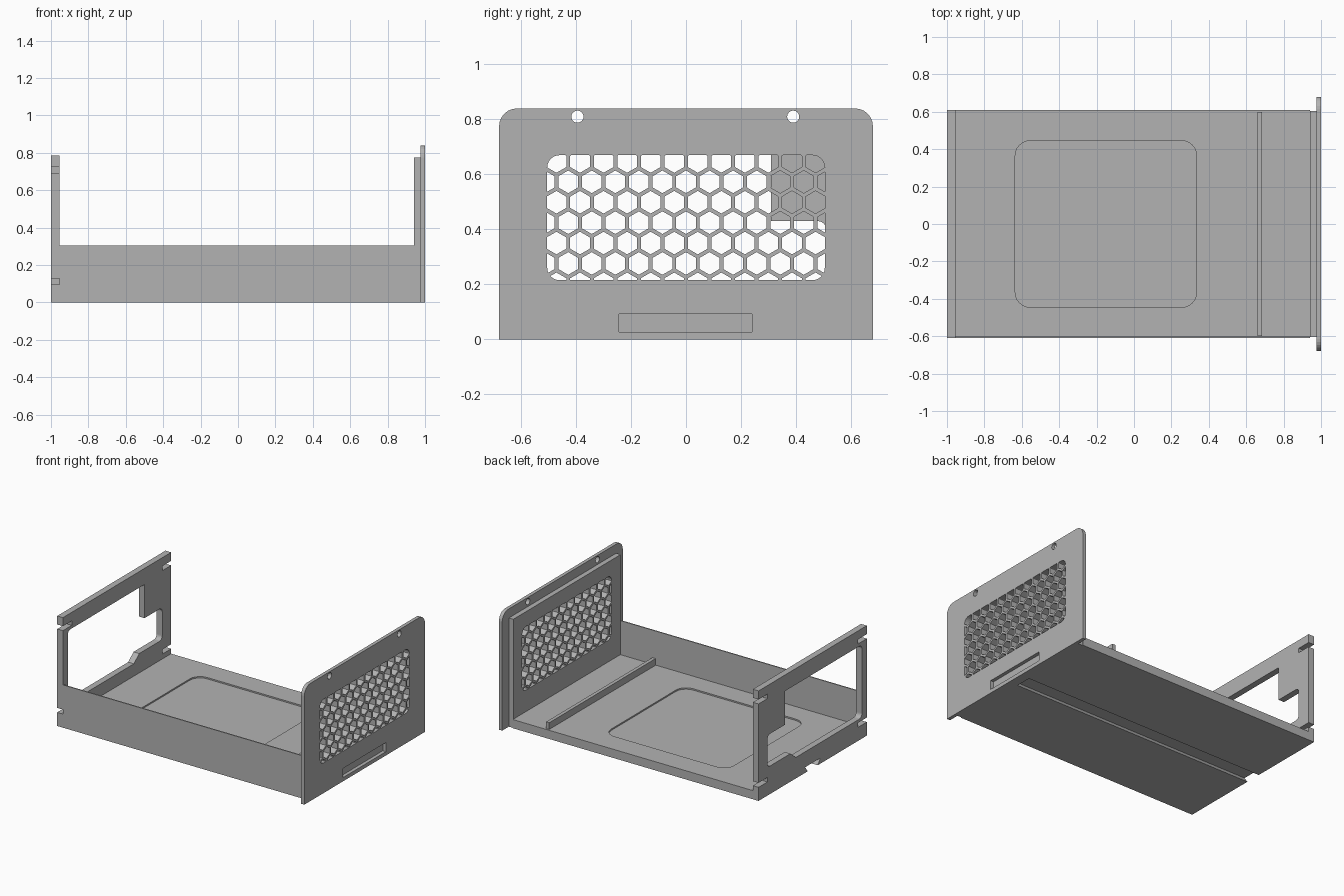
import bpy, bmesh, math
from mathutils import Vector

cube = bpy.data.objects.get("Cube")
if cube:
    bpy.data.objects.remove(cube, do_unlink=True)

grey = bpy.data.materials.new("plain grey")
grey.use_nodes = True
grey.diffuse_color = (0.45, 0.45, 0.45, 1)
grey.node_tree.nodes["Principled BSDF"].inputs["Base Color"].default_value = (0.45, 0.45, 0.45, 1)


def rect(u0, u1, v0, v1):
    return [(u0, v0), (u1, v0), (u1, v1), (u0, v1)]


def fillet(points, radii, steps=6):
    """Round the corners of a polygon; radii is one value or one per corner."""
    if not isinstance(radii, list):
        radii = [radii] * len(points)
    out = []
    for i, p in enumerate(points):
        p = Vector(p)
        a = (Vector(points[i - 1]) - p).normalized()
        b = (Vector(points[(i + 1) % len(points)]) - p).normalized()
        r = radii[i]
        if r == 0:
            out.append(p)
            continue
        half = a.angle(b) / 2
        centre = p + (a + b).normalized() * r / math.sin(half)
        start = p + a * r / math.tan(half) - centre
        end = p + b * r / math.tan(half) - centre
        for s in range(steps + 1):
            out.append(centre + start.slerp(end, s / steps) * r if s not in (0, steps)
                       else centre + (start if s == 0 else end))
    return out


def ngon(u, v, r, n, turn=0):
    return [(u + r * math.cos(turn + math.tau * k / n), v + r * math.sin(turn + math.tau * k / n))
            for k in range(n)]


def prism(name, loops, axis, lo, hi):
    """Extrude 2D outlines along x (y, z outlines) or along z (x, y outlines)."""
    bm = bmesh.new()
    for loop in loops:
        place = (lambda p, d: (d, p[0], p[1])) if axis == "x" else (lambda p, d: (p[0], p[1], d))
        low = [bm.verts.new(place(p, lo)) for p in loop]
        high = [bm.verts.new(place(p, hi)) for p in loop]
        bm.faces.new(low[::-1])
        bm.faces.new(high)
        for i in range(len(loop)):
            j = (i + 1) % len(loop)
            bm.faces.new((low[i], low[j], high[j], high[i]))
    bmesh.ops.recalc_face_normals(bm, faces=bm.faces)
    mesh = bpy.data.meshes.new(name)
    bm.to_mesh(mesh)
    bm.free()
    obj = bpy.data.objects.new(name, mesh)
    bpy.context.collection.objects.link(obj)
    mesh.materials.append(grey)
    return obj


def combine(obj, cutter, operation="DIFFERENCE"):
    """Apply a boolean and discard the cutter."""
    mod = obj.modifiers.new("cut", "BOOLEAN")
    mod.operation = operation
    mod.solver = "EXACT"
    mod.object = cutter
    deps = bpy.context.evaluated_depsgraph_get()
    mesh = bpy.data.meshes.new_from_object(obj.evaluated_get(deps))
    obj.modifiers.clear()
    obj.data = mesh
    bpy.data.objects.remove(cutter, do_unlink=True)


# Floor with a shallow rounded recess and a dovetail channel beneath
floor = prism("floor", [rect(-1, 0.94, -0.61, 0.61)], "z", 0, 0.062)
combine(floor, prism("recess", [fillet(rect(-0.635, 0.335, -0.445, 0.445), 0.08)], "z", 0.052, 0.1))
dovetail = [(-0.05, -0.01), (0.05, -0.01), (0.085, 0.04), (-0.085, 0.04)]
combine(floor, prism("channel", [dovetail], "x", -1.1, 0.93))

# Cross rib and thin front wall
prism("floor_rib", [rect(0.66, 0.685, -0.6, 0.6)], "z", 0.06, 0.11)
prism("front_wall", [rect(-0.955, 0.94, -0.61, -0.602)], "z", 0.06, 0.305)

# Open end frame: stepped window, end slots
frame = prism("end_frame", [rect(-0.61, 0.61, 0.062, 0.785)], "x", -1, -0.955)
window = [(-0.555, 0.15), (0.19, 0.15), (0.25, 0.2), (0.51, 0.2),
          (0.51, 0.43), (0.31, 0.43), (0.31, 0.67), (-0.555, 0.67)]
combine(frame, prism("window", [fillet(window, [0.03, 0, 0, 0.03, 0.03, 0, 0, 0.03])], "x", -1.1, -0.9))
slots = []
for z in (0.097, 0.692):
    slots += [rect(-0.7, -0.51, z, z + 0.032), rect(0.51, 0.7, z, z + 0.032)]
combine(frame, prism("slots", slots, "x", -1.1, -0.9))

# Vented end panel: wide outer sheet and smaller inner sheet
outer = prism("vent_panel_outer", [fillet(rect(-0.68, 0.68, 0, 0.84), [0, 0, 0.065, 0.065])],
              "x", 0.975, 1)
inner = prism("vent_panel_inner", [rect(-0.605, 0.605, 0, 0.775)], "x", 0.94, 0.975)

# Honeycomb openings trimmed to a rounded rectangle
pitch = 0.0857
row_step = pitch * math.sqrt(3) / 2
for panel in (outer, inner):
    hexes = []
    for row in range(-1, 6):
        for col in range(-7, 8):
            hexes.append(ngon((col + 0.5 * (row % 2)) * pitch, 0.276 + row * row_step,
                              0.0412, 6, math.pi / 6))
    cells = prism("cells", hexes, "x", 0.9, 1.05)
    area = prism("vent_area", [fillet(rect(-0.505, 0.505, 0.215, 0.67), 0.045)], "x", 0.91, 1.04)
    combine(cells, area, "INTERSECT")
    combine(panel, cells)

# Screw holes and lower label slot in the outer sheet
combine(outer, prism("holes", [ngon(y, 0.81, 0.022, 24) for y in (-0.395, 0.39)], "x", 0.9, 1.1))
combine(outer, prism("label_slot", [rect(-0.243, 0.24, 0.027, 0.092)], "x", 0.9, 1.1))
